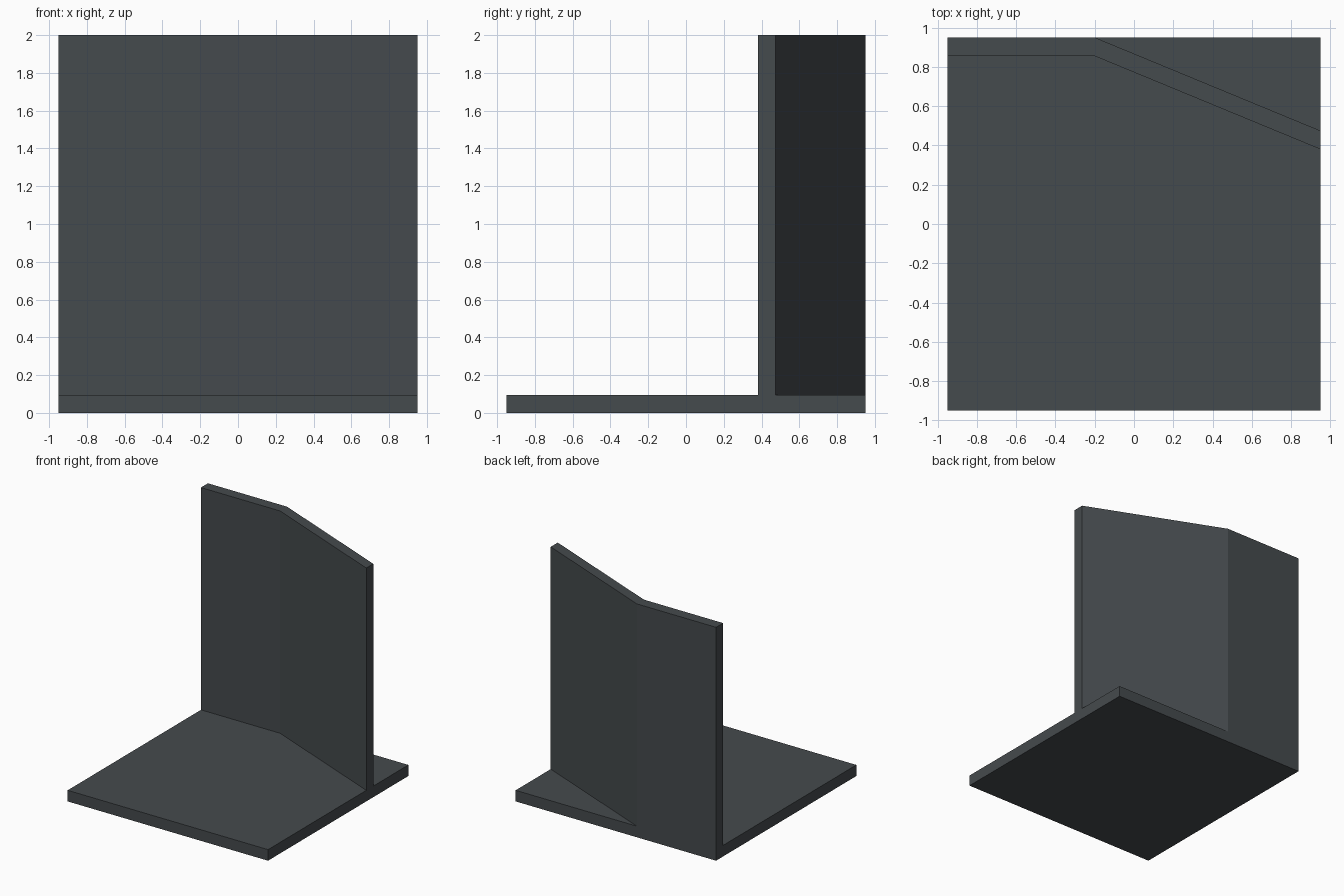
import bpy, bmesh, math

if "Cube" in bpy.data.objects:
    bpy.data.objects.remove(bpy.data.objects["Cube"])

H, T = 0.95, 0.095          # half width, panel thickness
BEND, END = -0.20, 0.475    # bend position in x, rear y of the wall at the right end

mat = bpy.data.materials.new("dark slate grey")
mat.diffuse_color = (0.060, 0.069, 0.075, 1)
mat.use_nodes = True
mat.node_tree.nodes["Principled BSDF"].inputs["Base Color"].default_value = mat.diffuse_color

bm = bmesh.new()
plan = [(-H, -H), (H, -H), (H, END - T), (BEND, H - T), (-H, H - T),
        (H, END), (BEND, H), (-H, H), (H, H)]
v = [bm.verts.new((x, y, T)) for x, y in plan]

# plan of the slab top: open floor, bent wall footprint, small rear corner
bm.faces.new([v[i] for i in (0, 1, 2, 3, 4)])
wall = [bm.faces.new([v[i] for i in q]) for q in ((4, 3, 6, 7), (3, 2, 5, 6))]
bm.faces.new([v[i] for i in (5, 8, 6)])

# slab sides and underside
rim = [v[i] for i in (0, 1, 2, 5, 8, 6, 7, 4)]
low = [bm.verts.new((a.co.x, a.co.y, 0)) for a in rim]
for i in range(len(rim)):
    j = (i + 1) % len(rim)
    bm.faces.new((rim[i], low[i], low[j], rim[j]))
bm.faces.new(low[::-1])

# raise the bent wall from its footprint
up = bmesh.ops.extrude_face_region(bm, geom=wall)["geom"]
for e in up:
    if isinstance(e, bmesh.types.BMVert):
        e.co.z = 2.0
bmesh.ops.delete(bm, geom=[f for f in wall if f.is_valid], context='FACES')

# merge flush faces
bmesh.ops.dissolve_limit(bm, angle_limit=math.radians(1), verts=bm.verts[:], edges=bm.edges[:])
bmesh.ops.recalc_face_normals(bm, faces=bm.faces[:])

me = bpy.data.meshes.new("floor_with_bent_wall")
bm.to_mesh(me)
bm.free()
me.materials.append(mat)
bpy.context.collection.objects.link(bpy.data.objects.new("floor_with_bent_wall", me))
